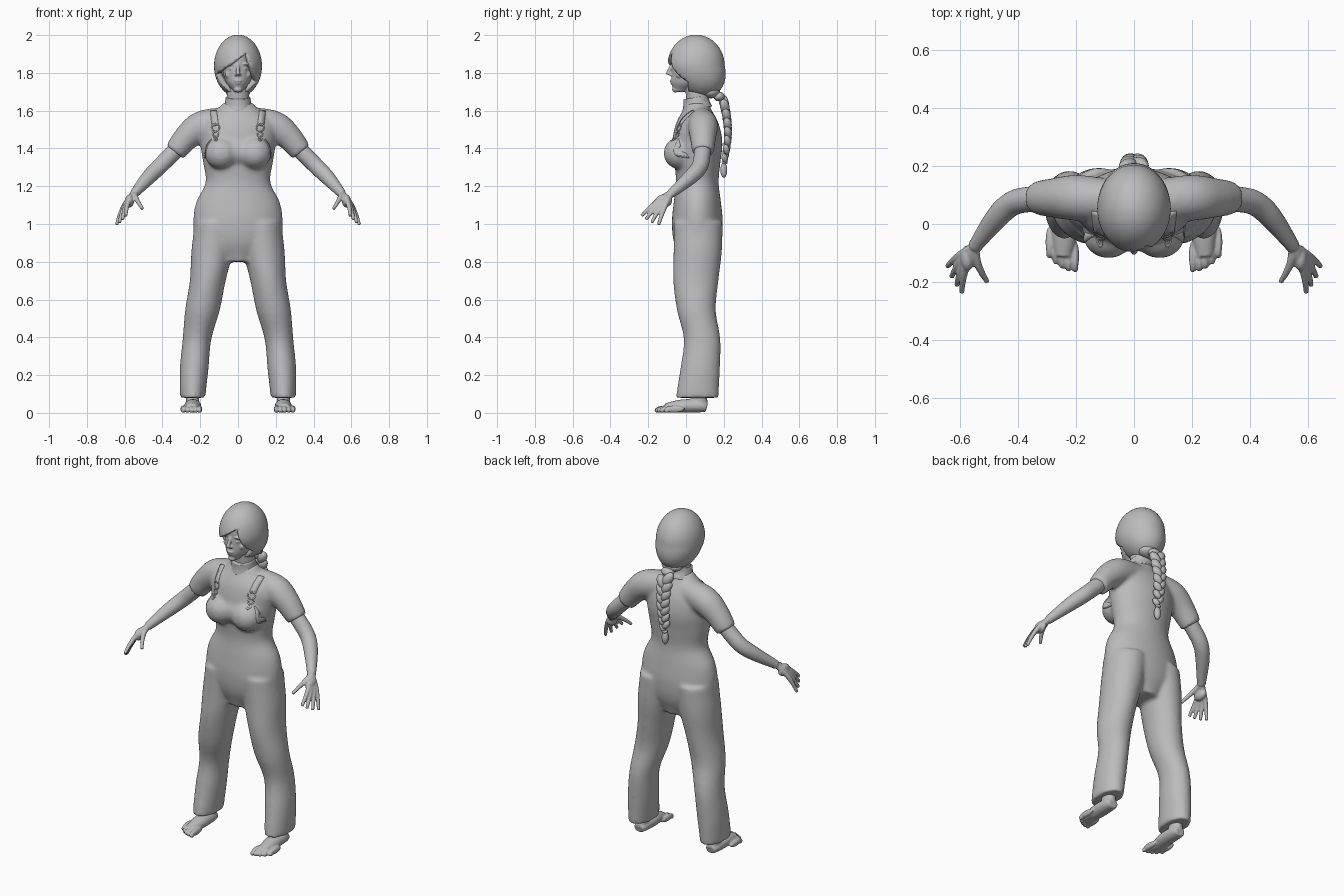
import bpy, bmesh, math
from mathutils import Vector, Matrix, Euler

if "Cube" in bpy.data.objects:
    bpy.data.objects.remove(bpy.data.objects["Cube"], do_unlink=True)

GREY = (.5, .5, .5, 1)
material = bpy.data.materials.new("plain grey")
material.use_nodes = True
material.diffuse_color = GREY
shader = next(node for node in material.node_tree.nodes if node.type == "BSDF_PRINCIPLED")
shader.inputs["Base Color"].default_value = GREY
SIDES = {"left": 1, "right": -1}


def spline(rows, steps=6):
    """Smoothly resample rows of numbers."""
    padded = [rows[0], *rows, rows[-1]]
    result = []
    for before, start, end, after in zip(padded, padded[1:], padded[2:], padded[3:]):
        for step in range(steps):
            t = step / steps
            row = []
            for a, b, c, d in zip(before, start, end, after):
                leave, arrive = (c - a) / 2, (d - b) / 2
                bend = 3 * (c - b) - 2 * leave - arrive
                twist = leave + arrive - 2 * (c - b)
                row.append(b + t * (leave + t * (bend + t * twist)))
            result.append(row)
    return result + [list(rows[-1])]


def loft(bm, rings, segments):
    """Skin ellipses given as centre and two half-axis vectors."""
    angles = [math.tau * k / segments for k in range(segments)]
    loops = [[bm.verts.new(centre + u * math.cos(a) + v * math.sin(a)) for a in angles]
             for centre, u, v in rings]
    for low, high in zip(loops, loops[1:]):
        for k in range(segments):
            bm.faces.new((low[k - 1], low[k], high[k], high[k - 1]))
    bm.faces.new(loops[0][::-1])
    bm.faces.new(loops[-1])


def column(bm, bottom, top, rows, side=1):
    """Level ellipses (x, y, half width, half depth) at even heights."""
    rows = spline(rows)
    rings = []
    for i, (x, y, width, depth) in enumerate(rows):
        z = bottom + (top - bottom) * i / (len(rows) - 1)
        rings.append((Vector((x * side, y, z)), Vector((width, 0, 0)), Vector((0, depth, 0))))
    loft(bm, rings, segments=36)


def limb(bm, rows, side=1, flat=1):
    """Tube through points (x, y, z, radius), square to its path."""
    rows = spline(rows)
    points = [Vector((x * side, y, z)) for x, y, z, radius in rows]
    rings = []
    for i, point in enumerate(points):
        along = (points[min(i + 1, len(points) - 1)] - points[max(i - 1, 0)]).normalized()
        across = along.cross(Vector((0, 0, 1))).normalized()
        radius = rows[i][-1]
        rings.append((point, across * radius, across.cross(along) * radius * flat))
    loft(bm, rings, segments=20)


def blob(bm, centre, size, turn=(0, 0, 0), segments=16):
    place = Matrix.LocRotScale(Vector(centre), Euler(turn), Vector(size))
    bmesh.ops.create_uvsphere(bm, u_segments=segments, v_segments=segments // 2 + 2,
                              radius=1, matrix=place)


def make(name, bm, voxel=0, smooth=0):
    """Turn a bmesh into a smooth object, optionally merged into one skin."""
    bmesh.ops.recalc_face_normals(bm, faces=bm.faces)
    mesh = bpy.data.meshes.new(name)
    bm.to_mesh(mesh)
    bm.free()
    mesh.materials.append(material)
    for face in mesh.polygons:
        face.use_smooth = True
    part = bpy.data.objects.new(name, mesh)
    bpy.context.collection.objects.link(part)
    if voxel:
        merge = part.modifiers.new("merge", "REMESH")
        merge.mode, merge.voxel_size, merge.use_smooth_shade = "VOXEL", voxel, True
    if smooth:
        soften = part.modifiers.new("soften", "SMOOTH")
        soften.factor, soften.iterations = .5, smooth
    return part


# Clothing: torso, bust, sleeves and trouser legs merged into one skin
bm = bmesh.new()
widths = (.09, .22, .237, .222, .172, .185, .2, .195, .08)
depths = (.09, .125, .135, .125, .113, .122, .133, .112, .06)
column(bm, .8, 1.64, [(0, .06, width, depth) for width, depth in zip(widths, depths)])
leg_x = (.24, .232, .217, .188, .16, .137, .118)
leg_y = (.06, .075, .085, .055, .052, .062, .064)
leg_width = (.068, .076, .076, .092, .095, .11, .113)
leg_depth = (.113, .105, .097, .103, .12, .128, .13)
sleeve = [(.06, .08, 1.55, .07), (.19, .09, 1.52, .08), (.27, .09, 1.46, .07),
          (.335, .09, 1.38, .058)]
for s in SIDES.values():
    column(bm, .08, 1.01, list(zip(leg_x, leg_y, leg_width, leg_depth)), s)
    limb(bm, sleeve, s)
    blob(bm, (s * .088, -.035, 1.375), (.09, .085, .085))
blob(bm, (0, -.02, 1.385), (.11, .075, .08))
clothing = make("overalls_and_shirt", bm, voxel=.01, smooth=12)

# Raised collar round the neck
bm = bmesh.new()
limb(bm, [(0, .06, 1.61, .08), (0, .055, 1.64, .07), (0, .05, 1.67, .065)])
make("collar", bm)


def ribbon(name, path, width):
    """Thin strip laid on the front of the clothing; path is (x, z)."""
    bm = bmesh.new()
    points = [Vector((x, -.3, z)) for x, z in spline(path)]
    rows = []
    for i, point in enumerate(points):
        along = (points[min(i + 1, len(points) - 1)] - points[max(i - 1, 0)]).normalized()
        across = along.cross(Vector((0, 1, 0))) * width / 2
        rows.append([bm.verts.new(point + across * k) for k in (-1, 0, 1)])
    for low, high in zip(rows, rows[1:]):
        for k in (0, 1):
            bm.faces.new((low[k], low[k + 1], high[k + 1], high[k]))
    strip = make(name, bm)
    lay = strip.modifiers.new("lay", "SHRINKWRAP")
    lay.target, lay.wrap_method, lay.offset = clothing, "PROJECT", .001
    lay.use_project_y, lay.use_positive_direction = True, True
    thick = strip.modifiers.new("thick", "SOLIDIFY")
    thick.thickness, thick.offset = .004, 0


# Straps, buckles and bib edges
for side, s in SIDES.items():
    ribbon(side + "_strap", [(s * .13, 1.6), (s * .12, 1.52)], width=.034)
    for z, radius in ((1.51, .02), (1.475, .014), (1.45, .008)):
        turns = [math.tau * k / 8 for k in range(9)]
        ring = [(s * .118 + radius * math.cos(a), z + radius * math.sin(a)) for a in turns]
        ribbon(side + "_buckle", ring, width=.006)
    ribbon(side + "_bib_edge", [(s * .14, 1.45), (s * .165, 1.41), (s * .175, 1.35)], width=.005)

# Head: skull, neck and facial features
bm = bmesh.new()
skull_y = (-.03, .01, .035, .045, .05, .05, .05)
skull_width = (.022, .06, .077, .083, .086, .08, .04)
column(bm, 1.7, 1.97, [(0, y, width, width * 1.45) for y, width in zip(skull_y, skull_width)])
limb(bm, [(0, .07, 1.6, .063), (0, .05, 1.75, .057)])
limb(bm, [(0, -.072, 1.845, .008), (0, -.088, 1.815, .01), (0, -.095, 1.79, .013)])
blob(bm, (0, -.072, 1.758), (.023, .014, .007))
blob(bm, (0, -.068, 1.745), (.019, .014, .008))
blob(bm, (0, -.056, 1.712), (.022, .018, .016))
for s in SIDES.values():
    # nostril, eye, brow and cheek
    blob(bm, (s * .01, -.08, 1.79), (.009, .012, .007))
    blob(bm, (s * .033, -.056, 1.822), (.014, .013, .007))
    blob(bm, (s * .034, -.059, 1.848), (.028, .015, .008))
    blob(bm, (s * .045, -.033, 1.79), (.025, .022, .022))
make("head", bm, voxel=.004, smooth=4)

# Hair: rounded cap swept back at the nape, cut open under a slanting fringe
bm = bmesh.new()
centre = Vector((0, .053, 1.837))
blob(bm, centre, (.127, .152, .165), segments=48)
for vert in bm.verts:
    vert.co.y += max(0, centre.z - vert.co.z) * .25
parting = Vector((.045, 0, 1.905))
cuts = [(parting, Vector((-.7, 0, 1))), (parting, Vector((3, 0, 1))),
        (Vector((0, .01, 0)), Vector((0, 1, 0)))]
for point, normal in cuts:
    bmesh.ops.bisect_plane(bm, geom=bm.verts[:] + bm.edges[:] + bm.faces[:],
                           plane_co=point, plane_no=normal)
opening = [face for face in bm.faces
           if all((face.calc_center_median() - point).dot(normal) < 0 for point, normal in cuts)]
bmesh.ops.delete(bm, geom=opening, context="FACES")
hair = make("hair", bm, smooth=1)
shell = hair.modifiers.new("thick", "SOLIDIFY")
shell.thickness, shell.offset = .03, -1

# Braid: alternating tilted locks hanging from a gathered nape, with a tied tuft
bm = bmesh.new()
blob(bm, (0, .13, 1.7), (.065, .05, .035))
blob(bm, (0, .175, 1.675), (.04, .03, .025))
locks = 14
for i in range(locks):
    t = i / locks
    s = 1 if i % 2 else -1
    size = 1 - .4 * t
    blob(bm, (s * .02 * size, .2 + .022 * math.sin(math.pi * t), 1.645 - .32 * t),
         Vector((.028, .026, .044)) * size, (.2, s * .55, 0))
blob(bm, (0, .205, 1.325), (.016, .016, .01))
blob(bm, (0, .2, 1.285), (.02, .018, .04))
make("braid", bm)

# Arms with hands: fingers fan out from the wrist between two directions
wrist = Vector((.55, -.08, 1.16))
index, little = Vector((.045, -.16, -.12)), Vector((.085, -.06, -.15))
thumb = Vector((-.045, -.12, -.08))
reaches = [index.lerp(little, k / 3).normalized() * .2 for k in range(4)] + [thumb]
arm = [(.28, .09, 1.44, .045), (.36, .085, 1.36, .044), (.42, .07, 1.3, .043),
       (.475, .02, 1.245, .039), (*wrist, .024)]
for side, s in SIDES.items():
    bm = bmesh.new()
    limb(bm, arm, s)
    blob(bm, (s * .574, -.118, 1.122), (.024, .045, .035))
    for reach in reaches:
        knuckles = []
        for t in (0, .25, .5, .75, 1):
            arch = Vector((.01, 0, .012)) * math.sin(math.pi * t)
            knuckles.append((*(wrist + reach * t + arch), .018 - .009 * t))
        limb(bm, knuckles, s)
    make(side + "_arm", bm, voxel=.005, smooth=3)

# Bare feet: ankle, sole and five toes
for side, s in SIDES.items():
    bm = bmesh.new()
    column(bm, .04, .15, [(.24, .07, .034, .045), (.24, .065, .036, .04)], s)
    limb(bm, [(.24, .11, .028, .03), (.24, .07, .036, .042), (.24, -.02, .036, .044),
              (.244, -.11, .026, .03)], s, flat=.8)
    for k in range(5):
        x, y = s * (.203 + .022 * k), .003 * k * k - .14
        blob(bm, (x, y + .03, .02), (.014, .055, .019))
        blob(bm, (x, y - .01, .014), (.012, .017, .014))
    make(side + "_foot", bm, voxel=.005, smooth=2)
